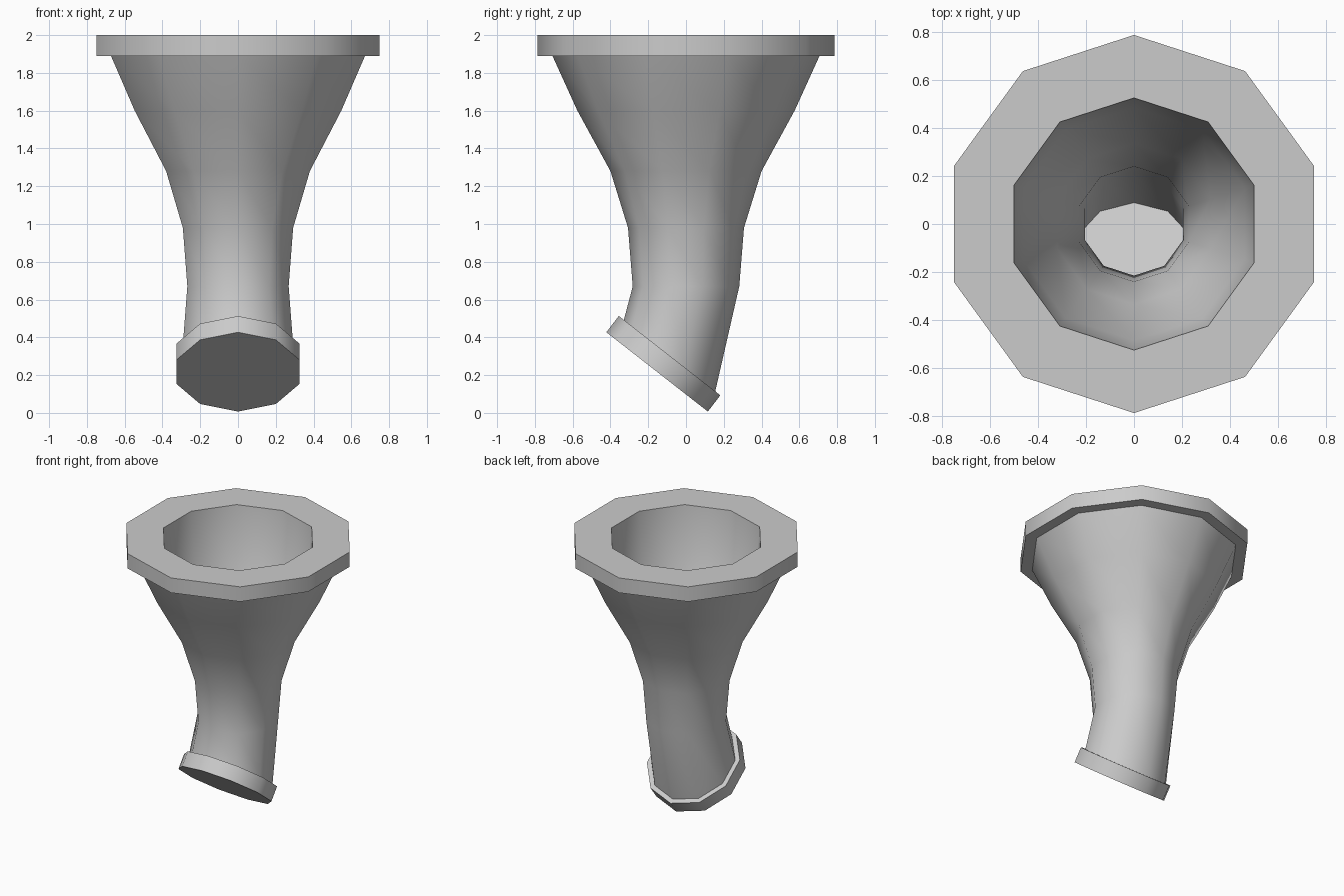
import bpy, bmesh, math

if "Cube" in bpy.data.objects:
    bpy.data.objects.remove(bpy.data.objects["Cube"])

SIDES = 10
TILT = math.radians(38)


def ring(bm, y, z, r, tilt=0.0):
    """Decagonal loop with a corner on the y axis, tipped about x."""
    loop = []
    for i in range(SIDES):
        a = math.pi / 2 + math.tau * i / SIDES
        s = r * math.sin(a)
        loop.append(bm.verts.new((r * math.cos(a), y + s * math.cos(tilt), z - s * math.sin(tilt))))
    return loop


# (y, z, radius, tilt) from inner floor, over the rim, down to the bottom cap
sections = [
    # inner funnel wall
    (-0.10, 0.285, 0.24, TILT),
    (0, 0.67, 0.215, 0),
    (0, 0.98, 0.24, 0),
    (0, 1.28, 0.335, 0),
    (0, 1.60, 0.485, 0),
    (0, 2.00, 0.525, 0),
    # top flange
    (0, 2.00, 0.787, 0),
    (0, 1.89, 0.787, 0),
    # outer body
    (0, 1.89, 0.707, 0),
    (0, 1.60, 0.575, 0),
    (0, 1.28, 0.40, 0),
    (0, 0.98, 0.307, 0),
    (0, 0.67, 0.282, 0),
    (-0.087, 0.303, 0.307, TILT),
    # tilted lower flange
    (-0.087, 0.303, 0.341, TILT),
    (-0.153, 0.217, 0.341, TILT),
]

bm = bmesh.new()
loops = [ring(bm, *s) for s in sections]
for a, b in zip(loops, loops[1:]):
    for i in range(SIDES):
        j = (i + 1) % SIDES
        bm.faces.new((a[i], a[j], b[j], b[i]))
# inner floor and bottom cap
bm.faces.new(loops[0])
bm.faces.new(loops[-1])
bmesh.ops.recalc_face_normals(bm, faces=bm.faces)

mesh = bpy.data.meshes.new("bent_funnel")
bm.to_mesh(mesh)
bm.free()
funnel = bpy.data.objects.new("bent_funnel", mesh)
bpy.context.collection.objects.link(funnel)

# smooth walls, crisp flange edges
bpy.context.view_layer.objects.active = funnel
funnel.select_set(True)
bpy.ops.object.shade_smooth_by_angle(angle=math.radians(42))
